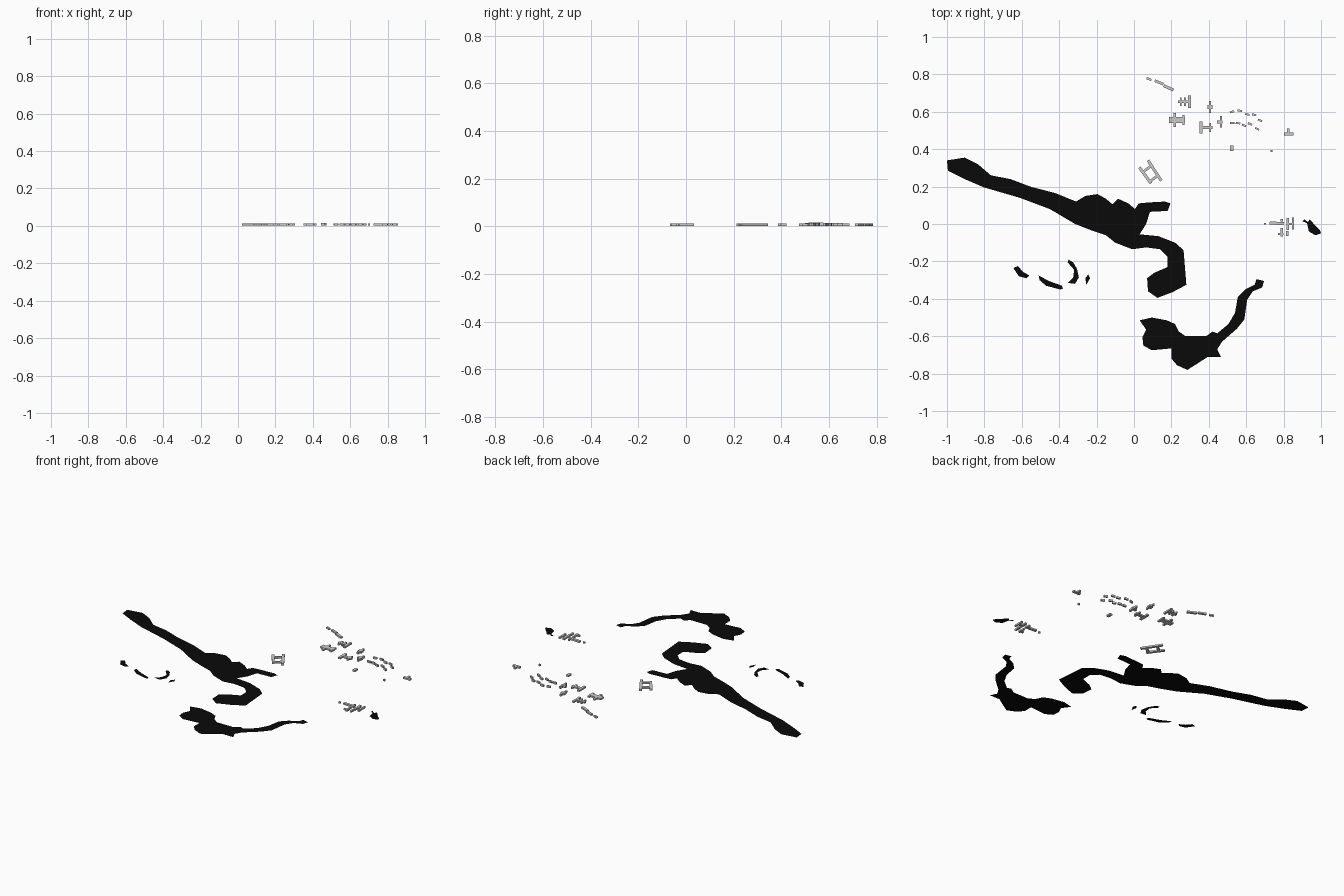
import bpy, bmesh, math
from mathutils import Matrix, Vector

black = bpy.data.materials.new("dark_water")
black.diffuse_color = (0.003, 0.003, 0.003, 1)


def finish(name, bm, mat=None):
    me = bpy.data.meshes.new(name)
    bm.to_mesh(me)
    bm.free()
    ob = bpy.data.objects.new(name, me)
    bpy.context.collection.objects.link(ob)
    if mat:
        me.materials.append(mat)


# outlines are in hundredths of a unit
def water(name, *pts):
    bm = bmesh.new()
    f = bm.faces.new([bm.verts.new((x / 100, y / 100, 0)) for x, y in pts])
    f.normal_update()
    if f.normal.z < 0:
        f.normal_flip()
    bmesh.ops.triangulate(bm, faces=[f], ngon_method='EAR_CLIP')
    finish(name, bm, black)


# each wing: centre x, y, length, width, angle in degrees
def building(name, *wings, z0=0.002, z1=0.012):
    bm = bmesh.new()
    for x, y, l, w, a in wings:
        m = (Matrix.Translation((x, y, (z0 + z1) / 2)) @ Matrix.Rotation(math.radians(a), 4, 'Z')
             @ Matrix.Diagonal((l, w, z1 - z0, 1)))
        bmesh.ops.create_cube(bm, size=1, matrix=m)
    finish(name, bm)


# large forked lake
water("main_lake",
      (-100, 34), (-90.5, 35.5), (-83.5, 32), (-76.5, 26), (-66, 24), (-55.5, 20), (-42, 16.5),
      (-31, 12), (-26, 15), (-19.5, 16), (-15, 13.5), (-11.5, 10.5), (-8.5, 13.5), (-3, 11),
      (0.5, 8), (2.5, 11), (7.5, 11.5), (16.5, 12), (19.5, 11), (18, 7), (8.5, 6.5), (6.5, 0),
      (3, -5.5), (13, -6.5), (22, -10), (26.5, -14), (28, -32.5), (20.5, -36.5), (12.5, -39.5),
      (7.5, -36), (7, -29), (11, -26), (18, -23), (18, -17.5), (14, -13.5), (6.5, -12.5),
      (-1, -13.5), (-10, -10), (-15, -6), (-22.5, -3.5), (-31.5, 0), (-45, 8), (-61, 14),
      (-80, 19.5), (-90.5, 24), (-99.5, 28.5))
# southern lake with its long arm
water("south_lake",
      (3, -51.5), (9.5, -50), (17.5, -51.5), (22, -53.5), (24, -57.5), (27.5, -60), (38.5, -60),
      (42, -57.5), (44.5, -58.5), (50.5, -53.5), (54, -47.5), (55.5, -39), (59.5, -35),
      (64.5, -32.5), (65.5, -29.5), (69.5, -30.5), (68.5, -34), (63.5, -36), (60.5, -40.5),
      (59, -51), (55, -56), (47, -63), (44.5, -67), (46.5, -71), (39.5, -71), (32.5, -75.5),
      (28.5, -78), (23, -75.5), (20, -72), (20, -66.5), (9.5, -67.5), (5, -65), (4.5, -60.5),
      (6.5, -56.5))
# ponds
water("west_pond", (-64.5, -23.5), (-62, -22.5), (-59.5, -25.5), (-56, -27.5), (-57.5, -29), (-61.5, -28))
water("long_pond", (-51, -27.5), (-45.5, -30.5), (-38.5, -33), (-38, -34.5), (-39.5, -35),
      (-47, -33), (-50.5, -30))
water("hook_pond", (-35, -19), (-32.5, -20.5), (-30.5, -24), (-29.5, -28.5), (-31.5, -32),
      (-35.5, -31.5), (-32.5, -28.5), (-32, -24.5), (-35.5, -20.5))
water("small_pond", (-24.5, -27), (-23.5, -29), (-25.5, -32.5), (-26, -29))
water("east_pond", (90, 1.5), (91, 2.5), (93, 1), (94, 2.5), (97, -1), (99.5, -3.5), (100, -5),
      (97, -6), (93.5, -4), (92.5, 0.5))

# row of sheds, north
building("north_sheds", (0.08, 0.775, 0.028, 0.012, -22), (0.134, 0.757, 0.05, 0.014, -22),
         (0.185, 0.728, 0.058, 0.016, -24))
# winged blocks
building("block_a", (0.297, 0.653, 0.014, 0.068, 0), (0.265, 0.653, 0.058, 0.014, 0),
         (0.25, 0.653, 0.009, 0.046, 0), (0.273, 0.653, 0.009, 0.046, 0))
building("block_b", (0.23, 0.556, 0.085, 0.03, 0), (0.218, 0.556, 0.014, 0.076, 0),
         (0.265, 0.556, 0.012, 0.052, 0))
building("block_c", (0.358, 0.516, 0.016, 0.066, 0), (0.388, 0.516, 0.066, 0.018, 0),
         (0.408, 0.516, 0.01, 0.05, 0))
building("block_d", (0.406, 0.626, 0.011, 0.064, 0), (0.406, 0.626, 0.026, 0.02, 0), z1=0.014)
building("block_e", (0.464, 0.546, 0.011, 0.062, 0), (0.458, 0.546, 0.03, 0.016, 0), z1=0.016)
building("block_f", (0.828, 0.482, 0.05, 0.016, 0), (0.825, 0.496, 0.012, 0.03, 0))

# two rows of small houses
for i, (x, y, a) in enumerate([(0.524, 0.6, 15), (0.565, 0.606, -8), (0.606, 0.586, -15),
                               (0.642, 0.584, -12), (0.674, 0.554, -22), (0.524, 0.54, 0),
                               (0.556, 0.539, -8), (0.588, 0.527, -22), (0.62, 0.535, -22),
                               (0.658, 0.509, -25)]):
    building(f"house_{i}", (x, y, 0.024, 0.01, a), z1=0.014)
building("square_house", (0.522, 0.406, 0.018, 0.03, 0))
building("tiny_house", (0.734, 0.391, 0.011, 0.011, 0))

# courtyard block, turned
building("courtyard_block", (0.06, 0.26, 0.105, 0.016, -54), (0.11, 0.286, 0.13, 0.016, -57),
         (0.071, 0.295, 0.06, 0.014, 37), (0.107, 0.244, 0.06, 0.014, 37))

# eastern compound
building("east_compound", (0.763, 0.004, 0.075, 0.016, -4), (0.7, 0.002, 0.012, 0.008, 0),
         (0.822, 0, 0.014, 0.066, 0), (0.85, 0.002, 0.011, 0.064, 0), (0.835, 0, 0.03, 0.01, 0),
         (0.79, -0.044, 0.011, 0.045, 0), (0.785, -0.054, 0.03, 0.012, 0),
         (0.82, -0.05, 0.012, 0.026, 0), (0.79, 0.02, 0.012, 0.012, 0))
